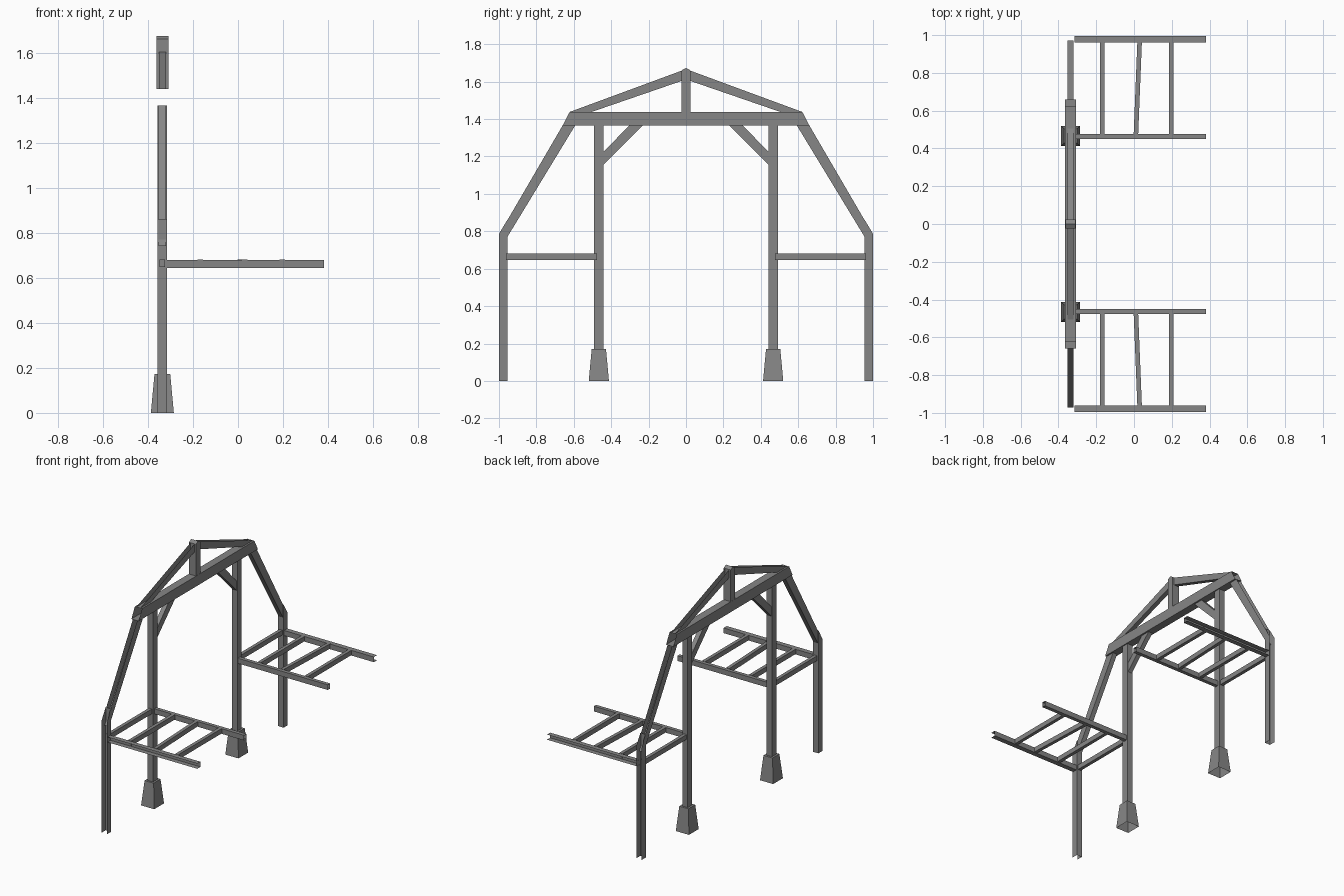
import bpy
import bmesh

cube = bpy.data.objects.get("Cube")
if cube:
    bpy.data.objects.remove(cube)

steel = bpy.data.materials.new("steel_grey")
steel.use_nodes = True
GREY = (0.24, 0.24, 0.24, 1)
steel.diffuse_color = GREY
steel.node_tree.nodes["Principled BSDF"].inputs["Base Color"].default_value = GREY

FRAME_X = -0.336  # centre plane of the arch


def finish(name, bm, mirror, outward=True):
    """Turn a bmesh into an object, optionally mirrored front to back."""
    if outward:
        bmesh.ops.recalc_face_normals(bm, faces=bm.faces)
    mesh = bpy.data.meshes.new(name)
    bm.to_mesh(mesh)
    bm.free()
    mesh.materials.append(steel)
    obj = bpy.data.objects.new(name, mesh)
    bpy.context.collection.objects.link(obj)
    if mirror:
        mod = obj.modifiers.new("front_to_back", "MIRROR")
        mod.use_axis = (False, True, False)
        mod.use_mirror_merge = False
    return obj


def prism(name, profile, x0, x1, open_sides=(), caps=True, mirror=True, skew=0):
    """Extrude a y-z profile along x; open_sides are profile edges left out."""
    bm = bmesh.new()
    mid = sum(p[0] for p in profile) / len(profile)
    rings = [[bm.verts.new((x + skew * (y - mid), y, z)) for y, z in profile]
             for x in (x0, x1)]
    a, b = rings
    for i in range(len(profile)):
        j = (i + 1) % len(profile)
        if i not in open_sides:
            bm.faces.new((a[i], a[j], b[j], b[i]))
    if caps:
        bm.faces.new(a[::-1])
        bm.faces.new(b)
    return finish(name, bm, mirror)


def member(name, profile, half, **options):
    """A member of the arch, centred on the frame plane."""
    return prism(name, profile, FRAME_X - half, FRAME_X + half, **options)


def rect(y0, y1, z0, z1):
    return [(y0, z0), (y1, z0), (y1, z1), (y0, z1)]


# Outer legs: channels open outward, with a slanted top
member("outer_leg", [(-1, 0), (-0.955, 0), (-0.955, 0.862), (-1, 0.786)],
       0.021, open_sides=(0, 2, 3))

# Inner posts
member("inner_post", rect(-0.491, -0.442, 0.1, 1.366), 0.021)

# Tapered feet, open underneath
bm = bmesh.new()
foot_levels = []
for z, hx, hy in ((0, 0.051, 0.054), (0.172, 0.035, 0.038)):
    foot_levels.append([bm.verts.new((FRAME_X + sx * hx, -0.466 + sy * hy, z))
                        for sx, sy in ((-1, -1), (1, -1), (1, 1), (-1, 1))])
low, high = foot_levels
for i in range(4):
    j = (i + 1) % 4
    bm.faces.new((low[i], low[j], high[j], high[i]))
bm.faces.new(high)
finish("post_foot", bm, True)

# Tie beam: a tube with slanted, open ends
member("tie_beam", [(-0.66, 1.365), (0.66, 1.365), (0.622, 1.438), (-0.622, 1.438)],
       0.028, open_sides=(1, 3), mirror=False)

# King post with a pointed top
member("king_post", [(-0.024, 1.438), (0.024, 1.438), (0.024, 1.66),
                     (0, 1.674), (-0.024, 1.66)], 0.027, mirror=False)

# Upper rafters: channels open at the top
member("upper_rafter", [(-0.505, 1.438), (-0.02, 1.605), (-0.02, 1.66), (-0.622, 1.438)],
       0.016, open_sides=(1, 2, 3))

# Lower rafters: channels open outward
member("lower_rafter", [(-0.972, 0.742), (-0.593, 1.365), (-0.66, 1.365), (-0.972, 0.83)],
       0.017, open_sides=(1, 2, 3))

# Knee braces
member("knee_brace", [(-0.443, 1.155), (-0.233, 1.365), (-0.305, 1.365), (-0.443, 1.222)],
       0.016)

# Platform rails with open ends; the outer one is a channel open outward
prism("outer_rail", rect(-0.995, -0.96, 0.643, 0.679), -0.316, 0.381,
      open_sides=(3,), caps=False)
prism("inner_rail", rect(-0.476, -0.45, 0.643, 0.679), -0.316, 0.381, caps=False)

# Platform rungs, one of them slightly askew
for i, (x, skew) in enumerate(((FRAME_X, 0), (-0.167, 0), (0.02, -0.04), (0.196, 0))):
    prism(f"platform_rung_{i + 1}", rect(-0.962, -0.476, 0.647, 0.681),
          x - 0.012, x + 0.012, skew=skew)
